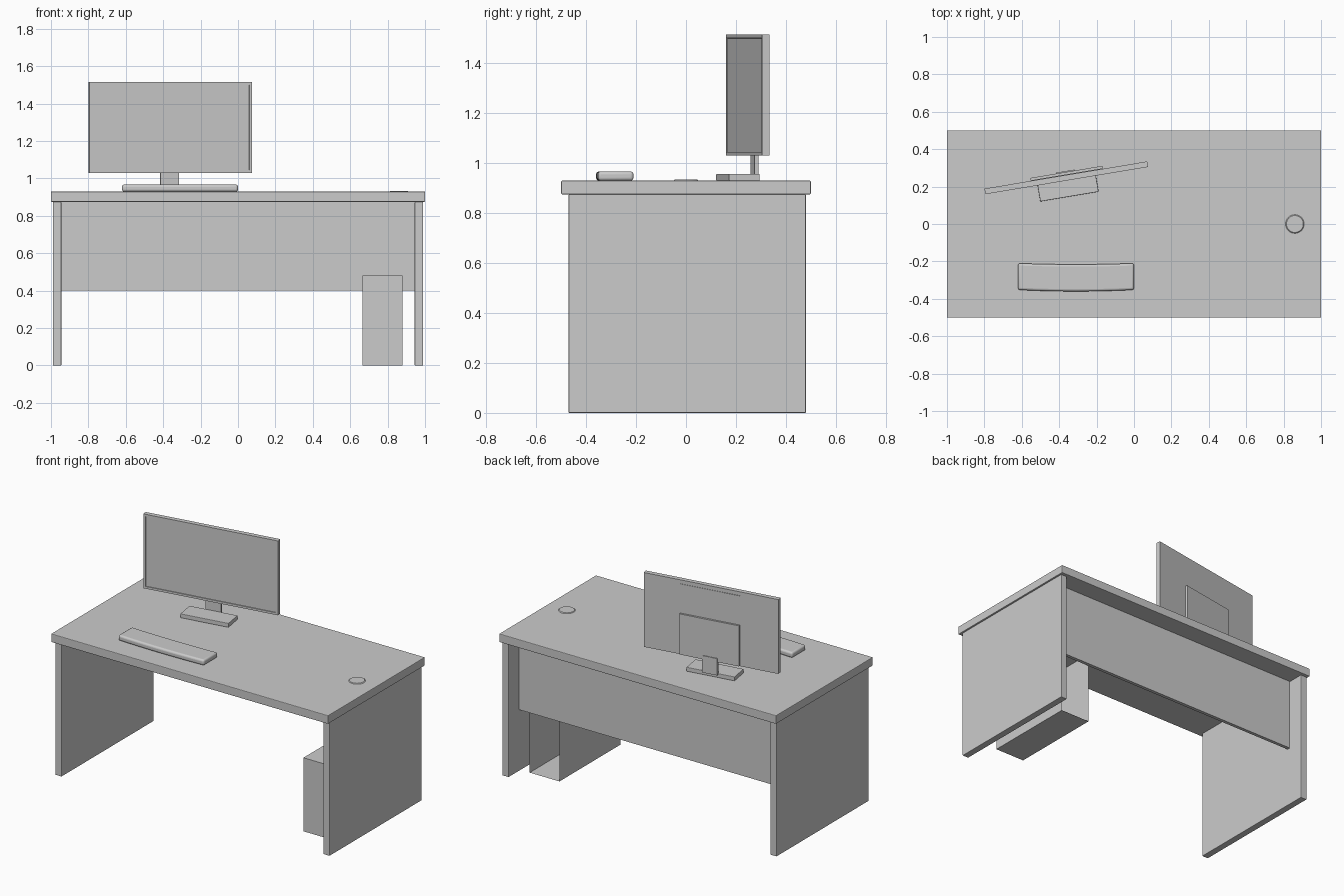
import bpy, bmesh, math
from mathutils import Matrix, Vector

cube = bpy.data.objects.get("Cube")
if cube:
    bpy.data.objects.remove(cube, do_unlink=True)

grey = bpy.data.materials.new("plain_grey")
grey.use_nodes = True
colour = (0.6, 0.6, 0.6, 1)
grey.diffuse_color = colour
grey.node_tree.nodes["Principled BSDF"].inputs["Base Color"].default_value = colour


def finish(name, bm, place=None, bevel=0, segments=2):
    """Turn a bmesh into a named object, placed and optionally bevelled."""
    bmesh.ops.recalc_face_normals(bm, faces=bm.faces)
    mesh = bpy.data.meshes.new(name)
    bm.to_mesh(mesh)
    bm.free()
    mesh.materials.append(grey)
    obj = bpy.data.objects.new(name, mesh)
    bpy.context.scene.collection.objects.link(obj)
    if place:
        obj.matrix_world = place
    if bevel:
        mod = obj.modifiers.new("soft_edges", "BEVEL")
        mod.width = bevel
        mod.segments = segments
        mod.limit_method = "ANGLE"
    return obj


def box_mesh(x, y, z):
    """Box spanning the given (min, max) ranges."""
    bm = bmesh.new()
    spans = (x, y, z)
    size = [b - a for a, b in spans]
    mid = Vector([(a + b) / 2 for a, b in spans])
    bmesh.ops.create_cube(bm, size=1, matrix=Matrix.Translation(mid) @ Matrix.Diagonal((*size, 1)))
    return bm


def box(name, x, y, z, place=None, bevel=0):
    return finish(name, box_mesh(x, y, z), place, bevel)


# Desk: top, two side panels and a recessed back panel
TOP = 0.93
UNDER = 0.875
box("desk_top", (-1, 1), (-0.5, 0.5), (UNDER, TOP), bevel=0.004)
for name, side in (("left_side_panel", 1), ("right_side_panel", -1)):
    box(name, sorted((side * 0.945, side * 0.99)), (-0.47, 0.48), (0, UNDER), bevel=0.003)
box("modesty_panel", (-0.945, 0.945), (0.35, 0.372), (0.4, UNDER))

# Cable cover in the desk top
bm = bmesh.new()
bmesh.ops.create_cone(bm, cap_ends=True, segments=32, radius1=0.05, radius2=0.045, depth=0.004,
                      matrix=Matrix.Translation((0.86, 0, TOP + 0.002)))
finish("cable_cover", bm)

# Computer case, open at the back
bm = box_mesh((0.665, 0.88), (-0.275, 0.355), (0, 0.48))
back = max(bm.faces, key=lambda f: f.calc_center_median().y)
bmesh.ops.delete(bm, geom=[back], context="FACES_ONLY")
finish("computer_case", bm)

# Monitor: everything shares one turned frame
turned = Matrix.Translation((-0.362, 0.247, 0)) @ Matrix.Rotation(math.radians(9.5), 4, "Z")
bm = box_mesh((-0.441, 0.441), (-0.015, 0.015), (1.03, 1.515))
screen = min(bm.faces, key=lambda f: f.calc_center_median().y)
bmesh.ops.inset_region(bm, faces=[screen], thickness=0.02)
bmesh.ops.inset_region(bm, faces=[screen], thickness=0.001, depth=-0.004)
finish("monitor", bm, turned)
box("monitor_back_strip", (-0.19, 0.2), (0.014, 0.018), (1.04, 1.49), turned)
box("monitor_back_cover", (-0.19, 0.2), (0.014, 0.031), (1.035, 1.3), turned)

# Stand
box("stand_neck", (-0.05, 0.05), (0.02, 0.036), (0.95, 1.06), turned)
box("stand_base", (-0.158, 0.158), (-0.102, 0.023), (TOP, 0.957), turned, bevel=0.003)

# Keyboard: a slightly bowed bar with rounded edges
bm = bmesh.new()
steps = 12
half = 0.31


def keyboard_edge(y, bow):
    points = []
    for i in range(steps + 1):
        t = 2 * i / steps - 1
        points.append(bm.verts.new((t * half, y - bow * (1 - t * t), TOP)))
    return points


front = keyboard_edge(-0.352, 0.008)
rear = keyboard_edge(-0.21, 0.006)
base = [bm.faces.new((front[i], front[i + 1], rear[i + 1], rear[i])) for i in range(steps)]
lifted = bmesh.ops.extrude_face_region(bm, geom=base, use_keep_orig=True)
bmesh.ops.translate(bm, vec=(0, 0, 0.037),
                    verts=[g for g in lifted["geom"] if isinstance(g, bmesh.types.BMVert)])
keyboard = finish("keyboard", bm, Matrix.Translation((-0.31, 0, 0)), bevel=0.012, segments=4)
bpy.ops.object.select_all(action="DESELECT")
keyboard.select_set(True)
bpy.context.view_layer.objects.active = keyboard
bpy.ops.object.shade_smooth_by_angle(angle=math.radians(40))
